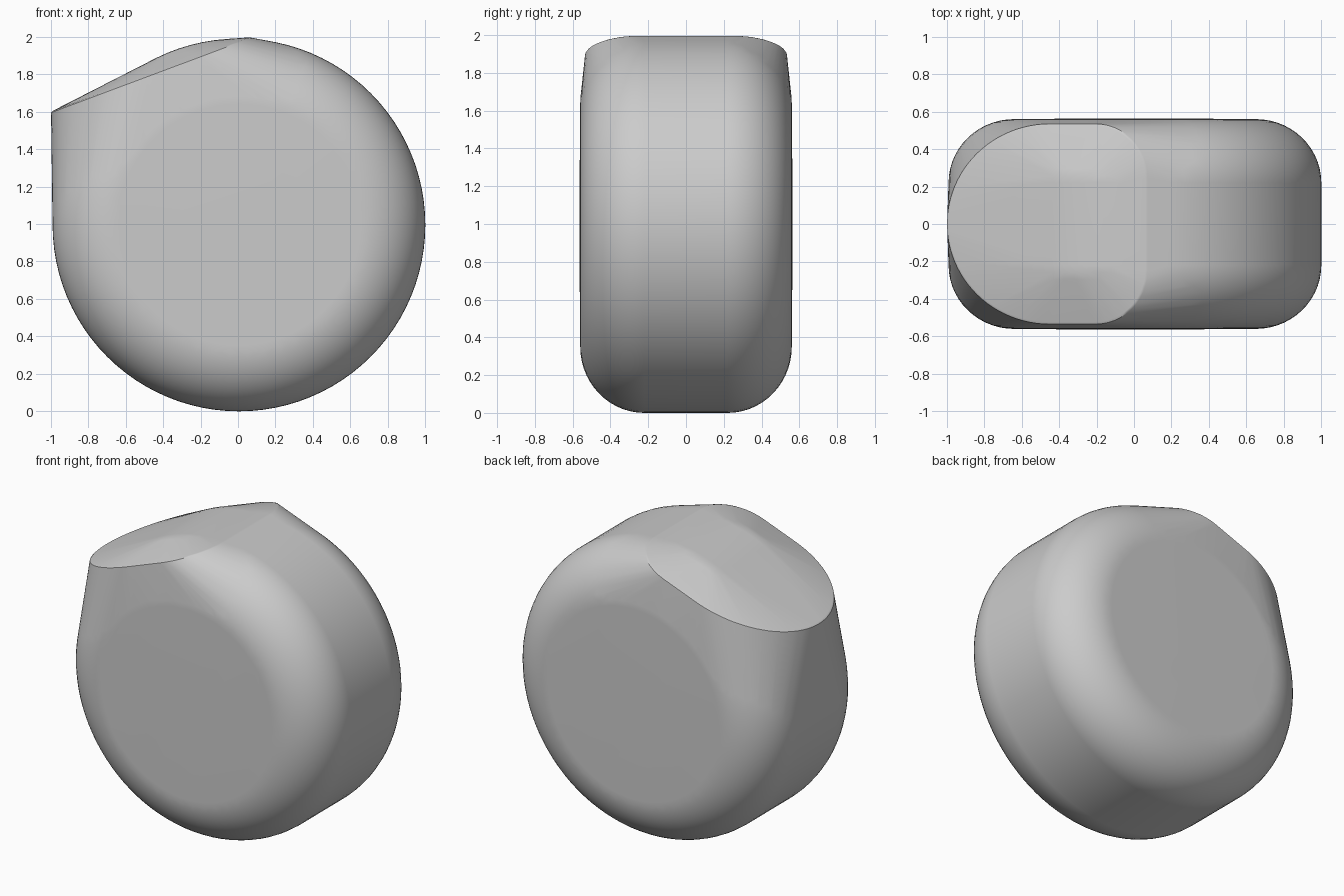
import bpy
import bmesh
from math import sin, cos, pi, radians
from mathutils import Vector

cube = bpy.data.objects.get("Cube")
if cube:
    bpy.data.objects.remove(cube, do_unlink=True)

SEGMENTS = 96
CENTRE = Vector((0.005, 0, 0.995))
LOW, HIGH = Vector((-1.0, 0, 1.6)), Vector((0.07, 0, 2.0))
SLOPE = (HIGH.z - LOW.z) / (HIGH.x - LOW.x)


def arc(cx, cy, rx, ry, start, end, steps):
    """Points on an elliptical arc, angles in degrees."""
    angles = [radians(start + (end - start) * i / steps) for i in range(steps + 1)]
    return [(cx + rx * cos(a), cy + ry * sin(a)) for a in angles]


# Drum: filleted half profile (radius, y), spun about the y axis
profile = arc(0.645, 0.22, 0.35, 0.34, 0, 90, 14) + [(0.3, 0.563)]
points = []
for radius, y in profile:
    for i in range(SEGMENTS):
        a = 2 * pi * i / SEGMENTS
        offset = Vector((radius * cos(a), 0, radius * sin(a)))
        points += [CENTRE + offset + Vector((0, side * y, 0)) for side in (-1, 1)]

# Sloping cap: round at the low end, rounded corners at the high end
half = arc(-0.45, 0, 0.55, 0.535, 180, 90, 24) + arc(-0.21, 0.25, 0.28, 0.285, 90, 0, 12)
middle = (LOW + HIGH) / 2
normal = Vector((-SLOPE, 0, 1)).normalized()
for x, y in half:
    for side in (-1, 1):
        rim = Vector((x, side * y, LOW.z + (x - LOW.x) * SLOPE))
        points.append(rim - normal * 0.006)
        points.append(rim + (middle - rim).normalized() * 0.012)

# Body: a taut skin around the drum and the cap
bm = bmesh.new()
for p in points:
    bm.verts.new(p)
bmesh.ops.remove_doubles(bm, verts=bm.verts, dist=0.0005)
hull = bmesh.ops.convex_hull(bm, input=bm.verts)
spare = {g for g in hull["geom_interior"] + hull["geom_unused"]
         if isinstance(g, bmesh.types.BMVert)}
bmesh.ops.delete(bm, geom=list(spare), context="VERTS")
bmesh.ops.dissolve_limit(bm, angle_limit=radians(0.3), verts=bm.verts, edges=bm.edges)
bmesh.ops.recalc_face_normals(bm, faces=bm.faces)
mesh = bpy.data.meshes.new("rounded_body")
bm.to_mesh(mesh)
bm.free()

body = bpy.data.objects.new("rounded_body", mesh)
bpy.context.collection.objects.link(body)

# Plain grey
grey = bpy.data.materials.new("plain_grey")
grey.use_nodes = True
colour = (0.6, 0.6, 0.6, 1)
grey.diffuse_color = colour
grey.node_tree.nodes["Principled BSDF"].inputs["Base Color"].default_value = colour
mesh.materials.append(grey)

# Smooth shading with a crisp cap rim
bpy.ops.object.select_all(action="DESELECT")
body.select_set(True)
bpy.context.view_layer.objects.active = body
bpy.ops.object.shade_smooth_by_angle(angle=radians(30))
weighted = body.modifiers.new("weighted_normals", "WEIGHTED_NORMAL")
weighted.keep_sharp = True
